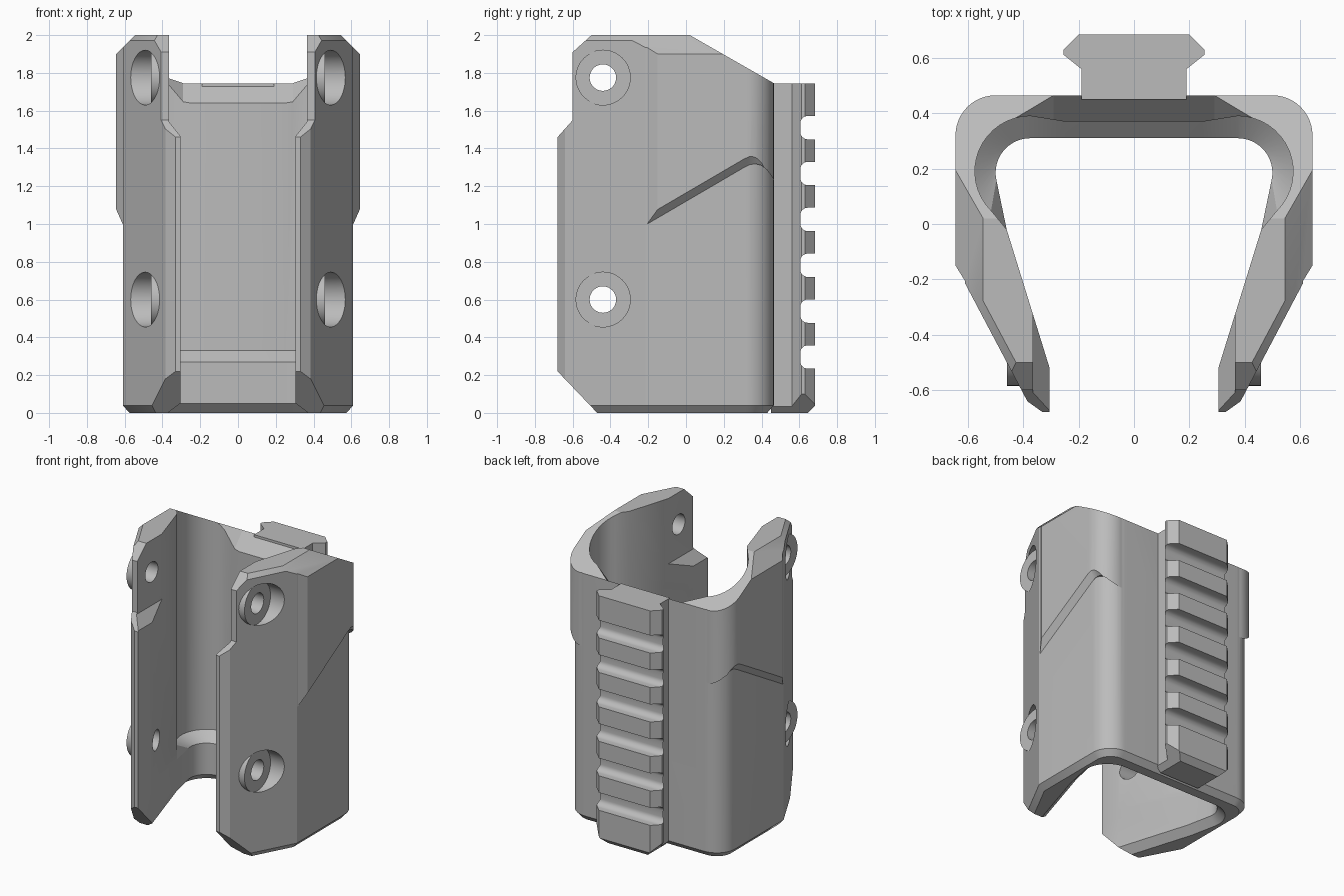
import bpy, bmesh, math
from mathutils import Vector

if "Cube" in bpy.data.objects:
    bpy.data.objects.remove(bpy.data.objects["Cube"])

grey = bpy.data.materials.new("light_grey")
grey.use_nodes = True
COLOR = (0.5, 0.5, 0.5, 1)
grey.diffuse_color = COLOR
grey.node_tree.nodes["Principled BSDF"].inputs["Base Color"].default_value = COLOR


def loft(name, layers):
    """Solid skinned through rings of 3D points with equal counts."""
    bm = bmesh.new()
    rings = [[bm.verts.new(p) for p in ring] for ring in layers]
    n = len(rings[0])
    for a, b in zip(rings, rings[1:]):
        for i in range(n):
            bm.faces.new((a[i], a[(i + 1) % n], b[(i + 1) % n], b[i]))
    bm.faces.new(rings[0][::-1])
    bm.faces.new(rings[-1])
    bmesh.ops.recalc_face_normals(bm, faces=bm.faces)
    mesh = bpy.data.meshes.new(name)
    bm.to_mesh(mesh)
    bm.free()
    obj = bpy.data.objects.new(name, mesh)
    bpy.context.collection.objects.link(obj)
    mesh.materials.append(grey)
    return obj


def at_z(poly, z):
    return [(x, y, z) for x, y in poly]


def at_x(poly, x, dz=0):
    return [(x, y, z + dz) for y, z in poly]


def arc(cx, cy, r, a, b, n):
    angles = [math.radians(a + (b - a) * i / n) for i in range(n + 1)]
    return [(cx + r * math.cos(t), cy + r * math.sin(t)) for t in angles]


def both(half):
    return half + [(-x, y) for x, y in reversed(half)]


def offset(poly, d):
    """Grow a counter-clockwise outline by d."""
    out = []
    for i, p in enumerate(poly):
        p, a, b = Vector(p), Vector(poly[i - 1]), Vector(poly[(i + 1) % len(poly)])
        u, v = (p - a).normalized(), (b - p).normalized()
        n1, n2 = Vector((u.y, -u.x)), Vector((v.y, -v.x))
        q = p + (n1 + n2) * d / (1 + n1.dot(n2))
        out.append((q.x, q.y))
    return out


def combine(obj, tool, op="DIFFERENCE"):
    mod = obj.modifiers.new("bool", "BOOLEAN")
    mod.operation, mod.solver, mod.object = op, "EXACT", tool
    bpy.context.view_layer.objects.active = obj
    bpy.ops.object.modifier_apply(modifier=mod.name)
    bpy.data.objects.remove(tool)


def slice_off(obj, normal, point):
    """Remove everything beyond a plane."""
    n = Vector(normal).normalized()
    square = [(-3, -3), (3, -3), (3, 3), (-3, 3)]
    tool = loft("plane_cutter", [at_z(square, 0), at_z(square, 3)])
    tool.rotation_euler = n.to_track_quat("Z", "Y").to_euler()
    tool.location = point
    bpy.context.view_layer.update()
    combine(obj, tool)


def rod(name, y, z, r, x0, x1):
    ring = arc(y, z, r, 0, 360, 48)[:-1]
    return loft(name, [at_x(ring, x0), at_x(ring, x1)])


# Shell: outer body with chamfered foot
outer = both([(0.33, -0.68), (0.385, -0.641), (0.61, -0.2155)]
             + arc(0.465, 0.32, 0.145, 0, 90, 12))
shell = loft("clamp_shell", [at_z(offset(outer, -0.035), 0), at_z(outer, 0.04), at_z(outer, 2.1)])

# Raised upper side panels with a sloping lower edge
panel = [(0.608, -0.21), (0.645, -0.15)] + arc(0.5, 0.32, 0.145, 0, 90, 12) + [(0.47, 0.462), (0.55, 0.3)]
step = [(-0.4, 0.886), (0.3, 1.295), (0.34, 1.315), (0.37, 1.318), (0.4, 1.31),
        (0.43, 1.285), (0.455, 1.25), (0.5, 1.17), (0.5, 2.3), (-0.4, 2.3)]
for s in (1, -1):
    pad = loft("side_panel", [at_z([(s * x, y) for x, y in panel], z) for z in (0.5, 2.1)])
    edge = loft("panel_edge", [at_x(step, s * 0.4), at_x(step, s * 0.61),
                               at_x(step, s * 0.645, 0.045), at_x(step, s * 0.8, 0.045)])
    combine(pad, edge, "INTERSECT")
    combine(shell, pad, "UNION")

# Side silhouette
side = [(-0.47, 0), (-0.47, -0.1), (0.6, -0.1), (0.6, 1.668), (0.02, 2), (-0.5, 2),
        (-0.6, 1.91), (-0.6, 1.55), (-0.7, 1.4375), (-0.7, 0.241)]
combine(shell, loft("silhouette", [at_x(side, -1), at_x(side, 1)]), "INTERSECT")

# Top edge chamfers
for s in (1, -1):
    slice_off(shell, (s, 0, 1), (s * 0.645, 0, 1.9))
    slice_off(shell, (s * 0.882, -0.471, 1), (s * 0.57, -0.295, 1.97))

# Hollow with a narrower lip at the bottom
legs = [(0.305, -0.9), (0.305, -0.52), (0.46, -0.02)]
wide = both(legs + arc(0.375, 0.19, 0.2, -45, 90, 16) + [(0.25, 0.37)])
lip = both(legs + arc(0.375, 0.185, 0.125, -12, 90, 16) + [(0.25, 0.31)])
combine(shell, loft("hollow", [at_z(offset(lip, 0.1), -0.05), at_z(lip, 0.05), at_z(lip, 0.27),
                               at_z(wide, 0.33), at_z(wide, 2.2)]))

# Wider front gap at the top of the legs
gap = [(0.3, 1.46), (0.365, 1.54), (0.365, 2.2)]
gap = both(gap)
combine(shell, loft("front_gap", [[(x, y, z) for x, z in gap] for y in (-0.9, -0.2)]))

# Sloped dip in the top of the back wall
dip = []
for x, dz in ((0.29, 0), (0.69, 0.4)):
    dip.append([(sx * x, y, 1.745 + 1.105 * (y - 0.465) + dz)
                for sx, y in ((-1, 0.33), (1, 0.33), (1, 0.6), (-1, 0.6))])
combine(shell, loft("back_dip", dip))

# Screw seats: counterbore, protruding boss and through hole
for s in (1, -1):
    for z in (0.6, 1.775):
        combine(shell, rod("counterbore", -0.44, z, 0.145, s * 0.46, s * 0.9))
        combine(shell, rod("boss", -0.44, z, 0.1445, s * 0.405, s * 0.4597), "UNION")
        combine(shell, rod("screw_hole", -0.44, z, 0.07, s * 0.2, s * 0.9))

# Accessory rail on the back
section = both([(0.19, 0.45), (0.19, 0.56), (0.255, 0.612), (0.255, 0.63), (0.2, 0.684)])
rail = loft("back_rail", [at_z(section, 0), at_z(section, 1.745)])
for s in (1, -1):
    slice_off(rail, (s, 0, -1), (s * 0.255, 0, 0.1))
slice_off(rail, (0, 1, -1), (0, 0.685, 0.04))

# Rounded cross slots
for i in range(6):
    z = 1.51 - 0.2428 * i
    slot = ([(0.8, z + 0.062)] + arc(0.645, z + 0.022, 0.04, 90, 180, 6)
            + arc(0.645, z - 0.022, 0.04, 180, 270, 6) + [(0.8, z - 0.062)])
    combine(rail, loft("slot", [at_x(slot, -0.5), at_x(slot, 0.5)]))

# Smooth the rounded surfaces, keep edges crisp
for obj in (shell, rail):
    bpy.ops.object.select_all(action="DESELECT")
    obj.select_set(True)
    bpy.context.view_layer.objects.active = obj
    bpy.ops.object.shade_smooth_by_angle(angle=math.radians(25))
